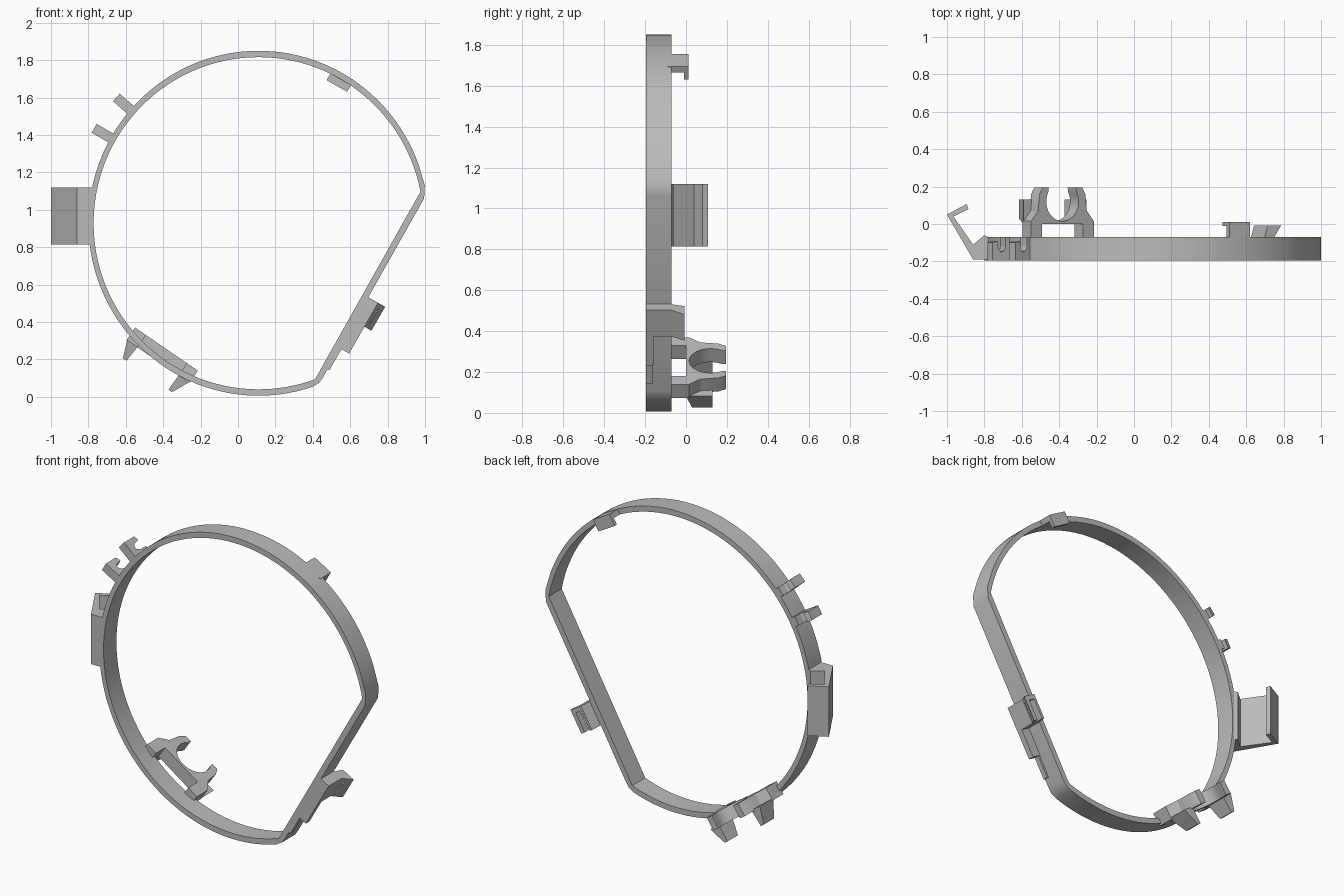
import bpy, bmesh
from math import cos, sin, radians
from mathutils import Vector

if "Cube" in bpy.data.objects:
    bpy.data.objects.remove(bpy.data.objects["Cube"])

grey = bpy.data.materials.new("plain grey")
grey.use_nodes = True
colour = (0.5, 0.5, 0.5, 1)
grey.diffuse_color = colour
grey.node_tree.nodes["Principled BSDF"].inputs["Base Color"].default_value = colour

X, Y, Z = Vector((1, 0, 0)), Vector((0, 1, 0)), Vector((0, 0, 1))
CENTRE = Vector((0.11, 0, 0.928))
FRONT, BACK = -0.195, -0.07


def finish(name, bm, smooth=False):
    bmesh.ops.recalc_face_normals(bm, faces=bm.faces[:])
    mesh = bpy.data.meshes.new(name)
    bm.to_mesh(mesh)
    bm.free()
    mesh.materials.append(grey)
    ob = bpy.data.objects.new(name, mesh)
    bpy.context.collection.objects.link(ob)
    if smooth:
        bpy.ops.object.select_all(action='DESELECT')
        ob.select_set(True)
        bpy.context.view_layer.objects.active = ob
        bpy.ops.object.shade_smooth_by_angle(angle=radians(30))
    return ob


def prism(name, profile, origin, u, v, w, lo, hi, smooth=False):
    """Extrude a (u, v) profile along w from lo to hi."""
    bm = bmesh.new()
    ends = [[bm.verts.new(origin + u * a + v * b + w * d) for a, b in profile] for d in (lo, hi)]
    for end in ends:
        bm.faces.new(end)
    n = len(profile)
    for i in range(n):
        j = (i + 1) % n
        bm.faces.new((ends[0][i], ends[0][j], ends[1][j], ends[1][i]))
    return finish(name, bm, smooth)


def rect(a0, a1, b0, b1):
    return [(a0, b0), (a1, b0), (a1, b1), (a0, b1)]


def arc(rx, rz, start, end, n=96):
    angles = [radians(start + (end - start) * i / (n - 1)) for i in range(n)]
    return [Vector((CENTRE.x + rx * cos(a), 0, CENTRE.z + rz * sin(a))) for a in angles]


# Ring band: round with one straight chord and softened outer corners
outer = arc(0.91, 0.922, 20, 288.5)
outer += [Vector((x, 0, z)) for x, z in ((0.435, 0.075), (0.455, 0.105), (0.995, 1.06), (0.999, 1.13))]
inner = arc(0.882, 0.888, 11, 290)
top, low = inner[0], inner[-1]
inner += [low.lerp(top, f) for f in (0.02, 0.04, 0.96, 0.98)]
bm = bmesh.new()
loops = [[bm.verts.new(p + Y * y) for p in pts]
         for pts, y in ((outer, FRONT), (outer, BACK), (inner, BACK), (inner, FRONT))]
for k in range(4):
    a, b = loops[k], loops[(k + 1) % 4]
    for i in range(len(a)):
        j = (i + 1) % len(a)
        bm.faces.new((a[i], a[j], b[j], b[i]))
finish("ring_band", bm, True)

# Side plate: slanted wing with a returning lip
wing = [(-0.78, -0.19), (-0.86, -0.19), (-1.0, 0.05), (-0.895, 0.107), (-0.885, 0.08),
        (-0.965, 0.04), (-0.86, -0.11), (-0.80, -0.06), (-0.78, -0.07)]
prism("side_plate", wing, Vector(), X, Y, Z, 0.815, 1.12)

# Two small open hooks on the upper shoulder
hook = [(0.9, FRONT), (1.015, FRONT), (1.015, -0.10), (0.985, -0.09), (0.98, -0.13),
        (0.965, -0.15), (0.945, -0.145), (0.935, -0.12), (0.935, BACK), (0.9, BACK)]
for name, degrees in (("upper_hook", 138.5), ("lower_hook", 150)):
    a = radians(degrees)
    radial, tangent = Vector((cos(a), 0, sin(a))), Vector((-sin(a), 0, cos(a)))
    prism(name, hook, CENTRE, radial, Y, tangent, -0.027, 0.027)

# Inward latch behind the top of the ring
a = radians(60.3)
radial, tangent = Vector((cos(a), 0, sin(a))), Vector((-sin(a), 0, cos(a)))
latch = [(0.885, -0.09), (0.917, -0.09), (0.917, 0.012), (0.845, 0.012), (0.845, -0.01), (0.885, -0.01)]
prism("top_latch", latch, CENTRE, radial, Y, tangent, -0.063, 0.063)

# Chord bracket: front wall, solid block and a slanted hollow socket
along = (Vector((0.985, 0, 1.10)) - Vector((0.41, 0, 0.095))).normalized()
out = Vector((along.z, 0, -along.x))
foot = Vector((0.41, 0, 0.095))
prism("bracket_wall", rect(0.03, 0.092, FRONT, -0.16), foot, out, Y, along, 0.21, 0.38)
prism("bracket_block", rect(0.03, 0.092, FRONT, BACK), foot, out, Y, along, 0.375, 0.522)
prism("bracket_lip", rect(0.03, 0.045, FRONT, -0.165), foot, out, Y, along, 0.08, 0.21)
socket = prism("bracket_socket", [(0.033, -0.075), (0.09, -0.075), (0.135, -0.008), (0.052, -0.008)],
               foot, out, Y, along, 0.375, 0.522)
cutter = prism("socket_cutter", rect(0.068, 0.108, -0.05, 0.05), foot, out, Y, along, 0.34, 0.495)
cutter.hide_render = True
cutter.hide_set(True)
cut = socket.modifiers.new("slot", 'BOOLEAN')
cut.operation, cut.object, cut.solver = 'DIFFERENCE', cutter, 'EXACT'

# Cable clip: C-shaped cradle on two posts, with pointed outer guides
start = Vector((-0.55, 0, 0.37))
span = Vector((0.335, 0, -0.23))
width = span.length
span.normalize()
outward = Vector((span.z, 0, -span.x))
mid = width / 2
cradle = [(0, 0), (0.0, 0.015), (0.045, 0.07), (0.055, 0.16), (0.075, 0.195), (0.115, 0.195)]
cradle += [(mid + 0.105 * cos(radians(d)), 0.12 + 0.105 * sin(radians(d))) for d in range(150, 391, 12)]
cradle += [(width - t, y) for t, y in reversed(cradle[:6])]
prism("clip_cradle", cradle, start, span, Y, outward, 0, 0.08, True)
for name, t0, t1, tip in (("upper", 0, 0.07, 0.05), ("lower", width - 0.07, width, width - 0.06)):
    prism(name + "_clip_post", rect(t0, t1, -0.09, 0.01), start, span, Y, outward, 0.0, 0.08)
    # Guide tapering outward to a narrow ridge
    bm = bmesh.new()
    base = [bm.verts.new(start + span * t + Y * y + outward * 0.07) for t, y in rect(t0, t1, 0.0, 0.13)]
    ridge = [bm.verts.new(start + span * (tip + s) + Y * y + outward * 0.172)
             for s, y in rect(-0.012, 0.012, 0.03, 0.13)]
    bm.faces.new(base)
    bm.faces.new(ridge)
    for i in range(4):
        j = (i + 1) % 4
        bm.faces.new((base[i], base[j], ridge[j], ridge[i]))
    finish(name + "_clip_guide", bm)
